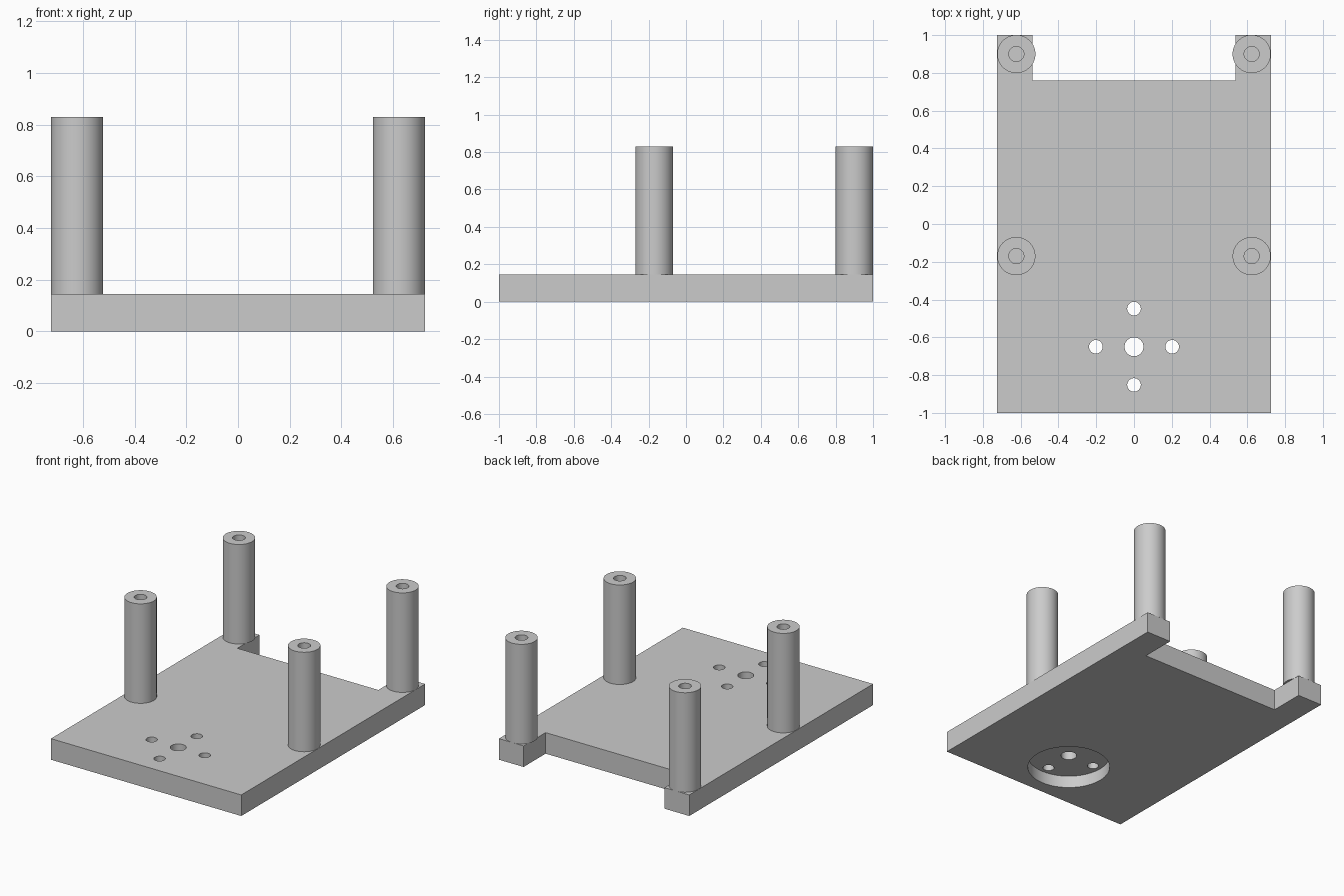
import bpy
import bmesh
from math import radians
from mathutils import Matrix, Vector

default = bpy.data.objects.get("Cube")
if default:
    bpy.data.objects.remove(default, do_unlink=True)

HALF_W, HALF_L, THICK = 0.725, 1.0, 0.145
TOP = 0.83
HUB_Y = -0.65

grey = bpy.data.materials.new("plain grey")
grey.use_nodes = True
grey.diffuse_color = (0.6, 0.6, 0.6, 1)
grey.node_tree.nodes["Principled BSDF"].inputs["Base Color"].default_value = grey.diffuse_color


def add_object(name, bm):
    bmesh.ops.recalc_face_normals(bm, faces=bm.faces)
    mesh = bpy.data.meshes.new(name)
    bm.to_mesh(mesh)
    bm.free()
    mesh.materials.append(grey)
    obj = bpy.data.objects.new(name, mesh)
    bpy.context.collection.objects.link(obj)
    return obj


def select_only(obj):
    bpy.ops.object.select_all(action="DESELECT")
    obj.select_set(True)
    bpy.context.view_layer.objects.active = obj


def smooth(obj):
    select_only(obj)
    bpy.ops.object.shade_smooth_by_angle(angle=radians(30))


def cylinder(name, x, y, z0, z1, radius, sides=48):
    bm = bmesh.new()
    bmesh.ops.create_cone(bm, cap_ends=True, segments=sides, radius1=radius, radius2=radius,
                          depth=z1 - z0, matrix=Matrix.Translation((x, y, (z0 + z1) / 2)))
    return add_object(name, bm)


def cut(target, cutter):
    cutter.hide_render = True
    mod = target.modifiers.new("cut", "BOOLEAN")
    mod.operation = "DIFFERENCE"
    mod.solver = "EXACT"
    mod.object = cutter
    select_only(target)
    bpy.ops.object.modifier_apply(modifier=mod.name)
    bpy.data.objects.remove(cutter, do_unlink=True)


# Base plate: half outline mirrored, with a notch in the back edge
half = [(HALF_W, -HALF_L), (HALF_W, HALF_L), (0.537, HALF_L), (0.537, 0.76)]
outline = half + [(-x, y) for x, y in reversed(half)]
bm = bmesh.new()
face = bm.faces.new([bm.verts.new((x, y, 0)) for x, y in outline])
result = bmesh.ops.extrude_face_region(bm, geom=[face])
raised = [v for v in result["geom"] if isinstance(v, bmesh.types.BMVert)]
bmesh.ops.translate(bm, verts=raised, vec=Vector((0, 0, THICK)))
plate = add_object("base_plate", bm)

# Round recess underneath, then the hub hole and four screw holes
cut(plate, cylinder("recess_cutter", 0, HUB_Y, -0.1, 0.084, 0.262, 64))
cut(plate, cylinder("hub_cutter", 0, HUB_Y, -0.1, 0.3, 0.05))
for dx, dy in ((1, 0), (-1, 0), (0, 1), (0, -1)):
    cut(plate, cylinder("screw_cutter", dx * 0.202, HUB_Y + dy * 0.202, -0.1, 0.3, 0.036))
smooth(plate)

# Four standoff posts, each with a screw bore down to the plate
for side, sx in (("left", 1), ("right", -1)):
    for row, y in (("front", -0.17), ("back", 0.9)):
        x = sx * 0.623
        post = cylinder(f"{row}_{side}_post", x, y, THICK, TOP, 0.101, 64)
        cut(post, cylinder("bore_cutter", x, y, THICK + 0.001, TOP + 0.1, 0.04))
        smooth(post)
